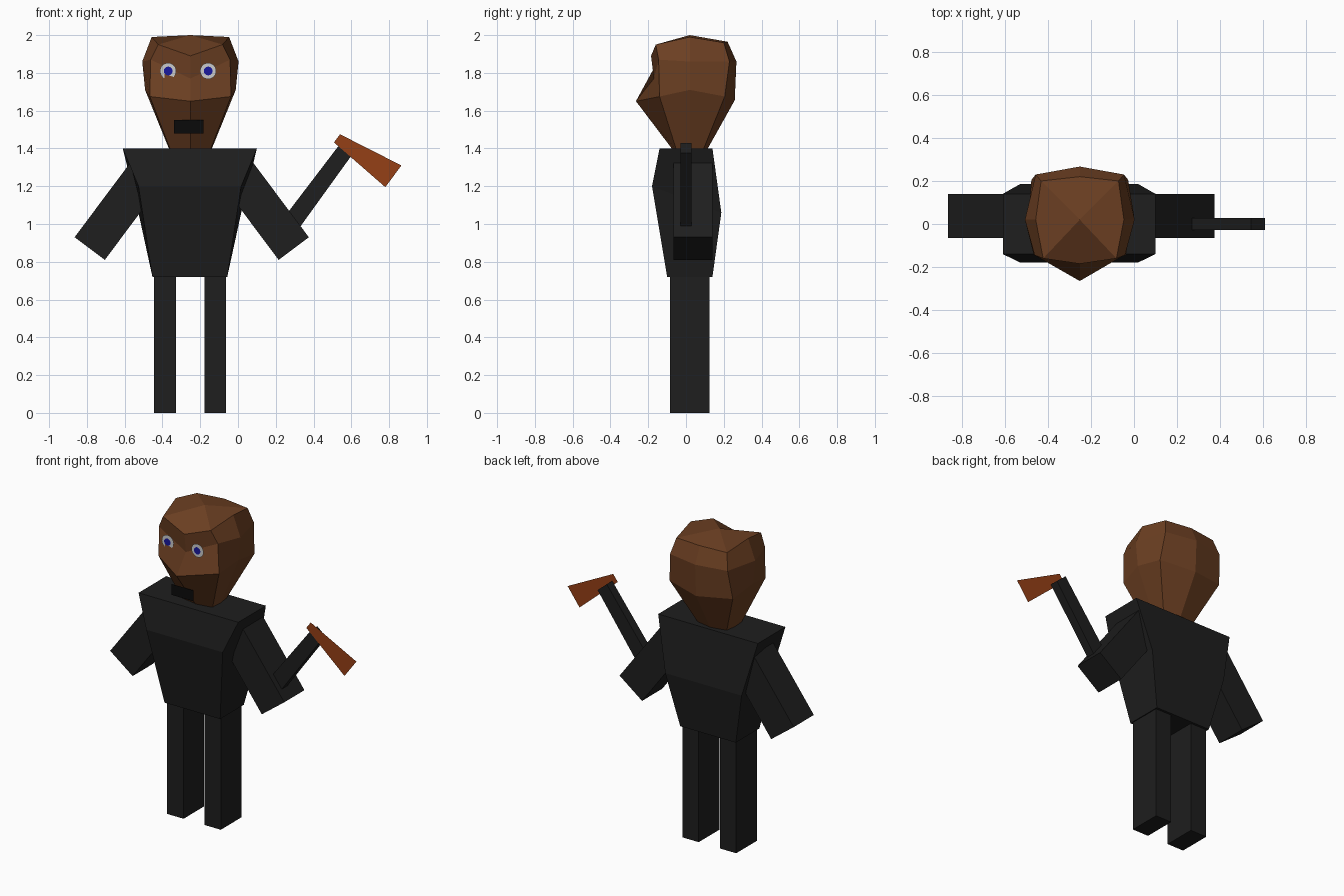
import bpy, bmesh, math
from mathutils import Matrix

if "Cube" in bpy.data.objects:
    bpy.data.objects.remove(bpy.data.objects["Cube"])


def material(name, r, g, b):
    m = bpy.data.materials.new(name)
    m.diffuse_color = (r, g, b, 1)
    m.use_nodes = True
    m.node_tree.nodes["Principled BSDF"].inputs["Base Color"].default_value = m.diffuse_color
    return m


SKIN = material("brown", 0.15, 0.05, 0.016)
CLOTH = material("black_cloth", 0.013, 0.013, 0.013)
DARK = material("mouth_black", 0.003, 0.003, 0.003)
RUST = material("rust", 0.30, 0.05, 0.008)
WHITE = material("eye_white", 0.7, 0.7, 0.7)
BLUE = material("eye_blue", 0.01, 0.01, 0.35)


def finish(name, bm, mat):
    bmesh.ops.recalc_face_normals(bm, faces=bm.faces)
    me = bpy.data.meshes.new(name)
    bm.to_mesh(me)
    bm.free()
    me.materials.append(mat)
    ob = bpy.data.objects.new(name, me)
    bpy.context.collection.objects.link(ob)
    return ob


def loft(name, rings, mat, peak=None):
    """Skin a stack of equal rings; the top is a fan to peak or a flat cap."""
    bm = bmesh.new()
    loops = [[bm.verts.new(p) for p in ring] for ring in rings]
    n = len(loops[0])
    for a, b in zip(loops, loops[1:]):
        for i in range(n):
            j = (i + 1) % n
            bm.faces.new((a[i], a[j], b[j], b[i]))
    if peak:
        c = bm.verts.new(peak)
        for i in range(1, n, 2):
            bm.faces.new((c, loops[0][i], loops[0][(i + 1) % n], loops[0][(i + 2) % n]))
    else:
        bm.faces.new(loops[0])
    bm.faces.new(loops[-1])
    return finish(name, bm, mat)


def slab(name, outline, y0, y1, mat):
    """Extrude an (x, z) outline from y0 to y1."""
    return loft(name, [[(x, y, z) for x, z in outline] for y in (y0, y1)], mat)


def sheet(name, outline, y, mat):
    bm = bmesh.new()
    bm.faces.new([bm.verts.new((x, y, z)) for x, z in outline])
    return finish(name, bm, mat)


def disc(name, x, y, z, r, mat):
    bm = bmesh.new()
    turn = Matrix.Translation((x, y, z)) @ Matrix.Rotation(math.pi / 2, 4, 'X')
    bmesh.ops.create_circle(bm, cap_ends=True, segments=24, radius=r, matrix=turn)
    return finish(name, bm, mat)


def rect(x0, x1, z0, z1):
    return [(x0, z0), (x1, z0), (x1, z1), (x0, z1)]


# Head: half rings run front centre, front corner, side, back corner, back centre
CX = -0.252
half_rings = [
    [(0, -.185, 1.89), (.17, -.16, 1.95), (.205, .02, 1.99), (.18, .20, 1.96), (0, .22, 1.965)],
    [(0, -.17, 1.77), (.21, -.145, 1.87), (.255, .02, 1.86), (.205, .23, 1.86), (0, .267, 1.86)],
    [(0, -.265, 1.65), (.215, -.14, 1.675), (.24, .02, 1.71), (.225, .205, 1.675), (0, .258, 1.655)],
    [(0, -.068, 1.39), (.105, -.05, 1.39), (.11, .02, 1.39), (.10, .09, 1.39), (0, .11, 1.39)],
]
rings = []
for h in half_rings:
    full = h + [(-x, y, z) for x, y, z in h[3:0:-1]]
    rings.append([(CX + x, y, z) for x, y, z in full])
loft("head", rings, SKIN, peak=(CX, .02, 2.0))

# Eyes and mouth
for side, x in (("left", -.37), ("right", -.158)):
    disc(side + "_eye", x, -.186, 1.81, .043, WHITE)
    disc(side + "_pupil", x, -.190, 1.81, .023, BLUE)
sheet("mouth", rect(-.34, -.183, 1.48, 1.55), -.193, DARK)

# Torso: half width, front (y, z), back (y, z) at each level
TX = -.255
levels = [(.355, -.14, 1.40, .14, 1.40), (.272, -.18, 1.20, .187, 1.06), (.198, -.10, .72, .14, .72)]
loft("torso", [[(TX - w, fy, fz), (TX + w, fy, fz), (TX + w, by, bz), (TX - w, by, bz)]
               for w, fy, fz, by, bz in levels], CLOTH)

# Arms (mirrored) and legs
arm = [(.08, 1.325), (.375, .93), (.215, .81), (-.08, 1.205)]
slab("right_arm", arm, -.065, .14, CLOTH)
slab("left_arm", [(-.49 - x, z) for x, z in arm], -.065, .14, CLOTH)
slab("left_leg", rect(-.445, -.328, 0, .75), -.085, .125, CLOTH)
slab("right_leg", rect(-.178, -.063, 0, .75), -.085, .125, CLOTH)

# Hand tool: handle set into the arm, thin blade on its front
slab("tool_handle", [(.545, 1.43), (.61, 1.375), (.30, .945), (.24, 1.03)], -.028, .028, CLOTH)
sheet("tool_blade", [(.54, 1.475), (.508, 1.432), (.78, 1.195), (.865, 1.31)], -.031, RUST)
